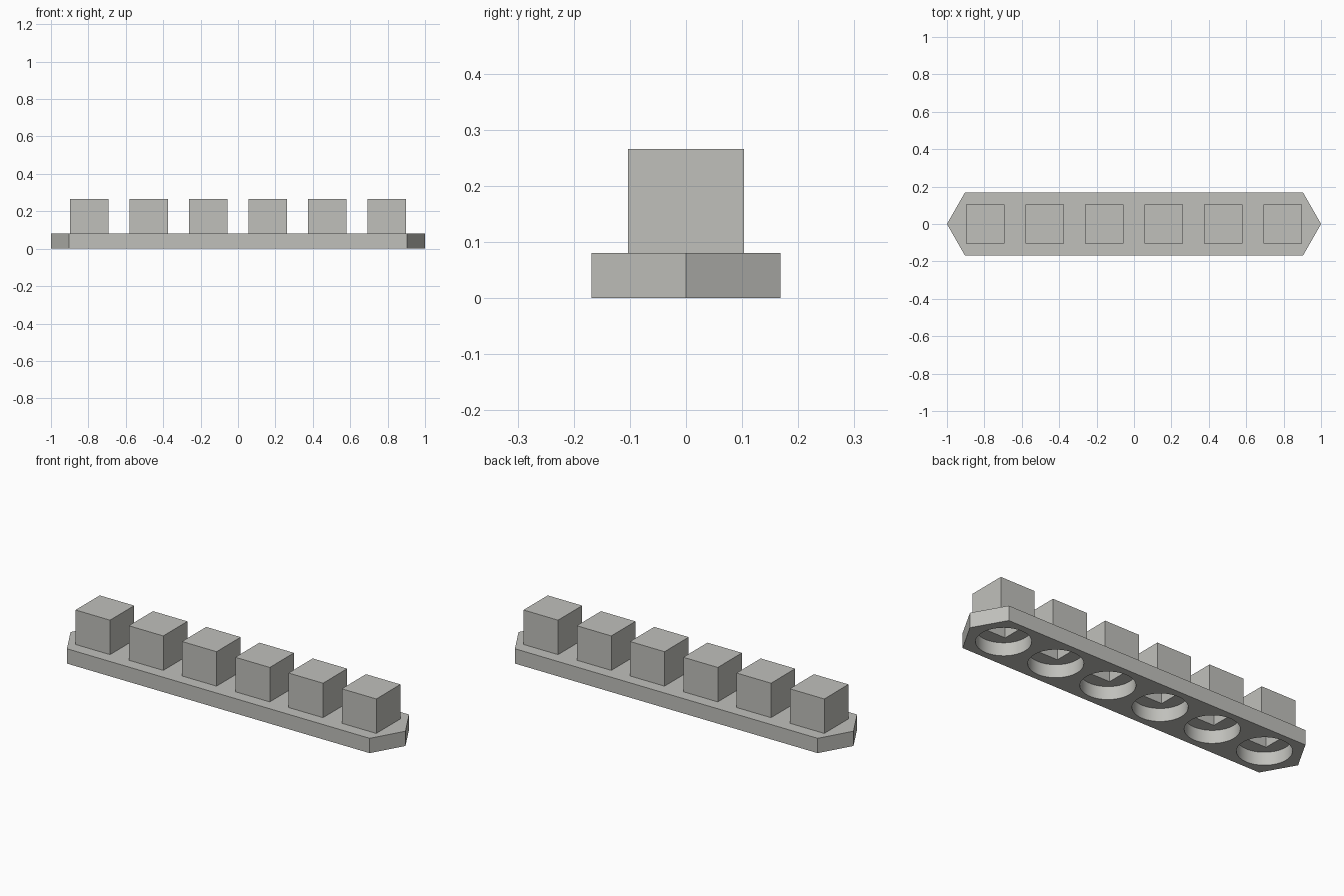
import bpy, bmesh, math

if "Cube" in bpy.data.objects:
    bpy.data.objects.remove(bpy.data.objects["Cube"])

COUNT, PITCH = 6, 0.318
PLATE_H, TOP = 0.08, 0.266
centres = [(i - (COUNT - 1) / 2) * PITCH for i in range(COUNT)]

grey = bpy.data.materials.new("warm grey")
grey.diffuse_color = (0.53, 0.53, 0.50, 1)
grey.use_nodes = True
grey.node_tree.nodes["Principled BSDF"].inputs["Base Color"].default_value = grey.diffuse_color


def prisms(name, outlines, z0, z1):
    """Closed upright prisms, one for each outline, in one object."""
    bm = bmesh.new()
    for pts in outlines:
        face = bm.faces.new([bm.verts.new((x, y, z0)) for x, y in pts])
        ext = bmesh.ops.extrude_face_region(bm, geom=[face])
        for v in ext["geom"]:
            if isinstance(v, bmesh.types.BMVert):
                v.co.z = z1
    bmesh.ops.recalc_face_normals(bm, faces=bm.faces)
    mesh = bpy.data.meshes.new(name)
    bm.to_mesh(mesh)
    bm.free()
    mesh.materials.append(grey)
    ob = bpy.data.objects.new(name, mesh)
    bpy.context.collection.objects.link(ob)
    return ob


def square(cx, h):
    return [(cx - h, -h), (cx + h, -h), (cx + h, h), (cx - h, h)]


def circle(cx, r, n=64):
    return [(cx + r * math.cos(2 * math.pi * k / n),
             r * math.sin(2 * math.pi * k / n)) for k in range(n)]


# Long plate with pointed ends
W, X = 0.168, 0.904
plate = prisms("plate_with_blocks",
               [[(-1, 0), (-X, -W), (X, -W), (1, 0), (X, W), (-X, W)]], 0, PLATE_H)

# Raised blocks, round recesses underneath, square cavities inside the blocks
blocks = prisms("block_helper", [square(c, 0.103) for c in centres], 0.074, TOP)
recess = prisms("recess_cutter", [circle(c, 0.131) for c in centres], -0.05, 0.07)
cavity = prisms("cavity_cutter", [square(c, 0.06) for c in centres], -0.05, 0.225)

for helper, op in ((blocks, 'UNION'), (recess, 'DIFFERENCE'), (cavity, 'DIFFERENCE')):
    mod = plate.modifiers.new(helper.name, 'BOOLEAN')
    mod.operation, mod.solver, mod.object = op, 'EXACT', helper
    helper.hide_render = True
    helper.hide_set(True)

# Bake the cuts, drop the helpers, smooth only the round walls
bpy.context.view_layer.objects.active = plate
plate.select_set(True)
for mod in list(plate.modifiers):
    bpy.ops.object.modifier_apply(modifier=mod.name)
for helper in (blocks, recess, cavity):
    bpy.data.objects.remove(helper)
bpy.ops.object.shade_smooth_by_angle(angle=math.radians(30))
